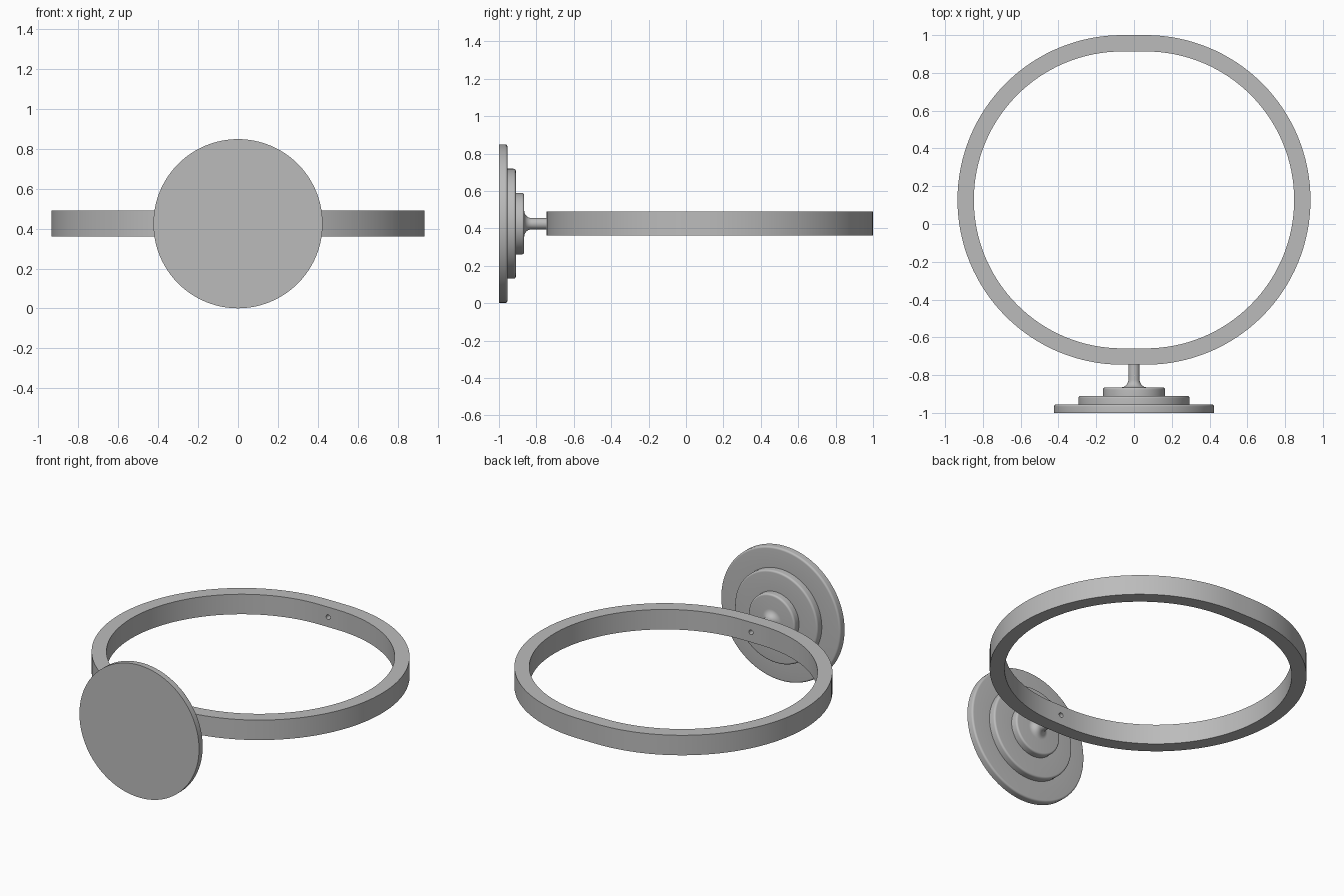
import bpy, bmesh
from math import pi, sin, cos, radians
from mathutils import Matrix

cube = bpy.data.objects.get("Cube")
if cube:
    bpy.data.objects.remove(cube, do_unlink=True)

grey = bpy.data.materials.new("satin grey")
grey.use_nodes = True
colour = (0.5, 0.5, 0.5, 1)
grey.diffuse_color = colour
grey.node_tree.nodes["Principled BSDF"].inputs["Base Color"].default_value = colour

AXIS_Z = 0.425     # height of the mounting axis
RING_Y = 0.1275    # centre of the ring


def finish(name, bm):
    bmesh.ops.recalc_face_normals(bm, faces=bm.faces)
    mesh = bpy.data.meshes.new(name)
    bm.to_mesh(mesh)
    bm.free()
    obj = bpy.data.objects.new(name, mesh)
    mesh.materials.append(grey)
    bpy.context.collection.objects.link(obj)
    return obj


def smooth(obj):
    bpy.ops.object.select_all(action='DESELECT')
    obj.select_set(True)
    bpy.context.view_layer.objects.active = obj
    bpy.ops.object.shade_smooth_by_angle(angle=radians(30))


def arc(r, y, size, start, end, steps=6):
    """Rounded corner in (radius, y) centred on r, y."""
    angles = [radians(start + (end - start) * i / steps) for i in range(steps + 1)]
    return [(r + size * cos(a), y + size * sin(a)) for a in angles]


def lathe(name, profile, segments=96):
    """Spin a (radius, y) profile about the mounting axis."""
    bm = bmesh.new()
    verts = [bm.verts.new((r, y, AXIS_Z)) for r, y in profile]
    edges = [bm.edges.new(pair) for pair in zip(verts, verts[1:])]
    bmesh.ops.spin(bm, geom=verts + edges, cent=(0, 0, AXIS_Z), axis=(0, 1, 0),
                   angle=2 * pi, steps=segments)
    bmesh.ops.remove_doubles(bm, verts=bm.verts, dist=0.0001)
    obj = finish(name, bm)
    smooth(obj)
    return obj


# Stepped wall plate with a flared neck
profile = [(0, -1), (0.424, -1)]
for radius, back in ((0.424, -0.955), (0.294, -0.91), (0.164, -0.865)):
    profile += arc(radius - 0.012, back - 0.012, 0.012, 0, 90)
    if radius > 0.2:
        profile += [(radius - 0.13, back)]
profile += arc(0.07, -0.825, 0.04, 270, 180, 10)
profile += [(0.03, -0.735), (0, -0.735)]
lathe("wall_plate_and_neck", profile)


# Towel ring: two half circles joined by short straights
def stadium(bm, radius, shift, z, half=64):
    loop = []
    for side in (1, -1):
        for i in range(half + 1):
            a = -pi / 2 + pi * i / half
            loop.append(bm.verts.new((side * (shift + radius * cos(a)),
                                      RING_Y + side * radius * sin(a), z)))
    return loop


bm = bmesh.new()
low, high = 0.362, 0.49
loops = [stadium(bm, r, 0.062, z) for r, z in
         ((0.8725, low), (0.8725, high), (0.786, high), (0.786, low))]
count = len(loops[0])
for k in range(4):
    a, b = loops[k], loops[(k + 1) % 4]
    for i in range(count):
        j = (i + 1) % count
        bm.faces.new((a[i], a[j], b[j], b[i]))
ring = finish("towel_ring", bm)

# Blind screw holes in the inner wall, front and back
for side in (1, -1):
    bm = bmesh.new()
    place = Matrix.Translation((0, RING_Y + side * 0.79, AXIS_Z + 0.001))
    bmesh.ops.create_cone(bm, cap_ends=True, segments=24, radius1=0.015, radius2=0.015,
                          depth=0.1, matrix=place @ Matrix.Rotation(pi / 2, 4, 'X'))
    cutter = finish("screw_hole_cutter", bm)
    cutter.hide_render = True
    cut = ring.modifiers.new("screw_hole", 'BOOLEAN')
    cut.operation = 'DIFFERENCE'
    cut.solver = 'EXACT'
    cut.object = cutter
    bpy.context.view_layer.objects.active = ring
    bpy.ops.object.modifier_apply(modifier=cut.name)
    bpy.data.objects.remove(cutter, do_unlink=True)
smooth(ring)
